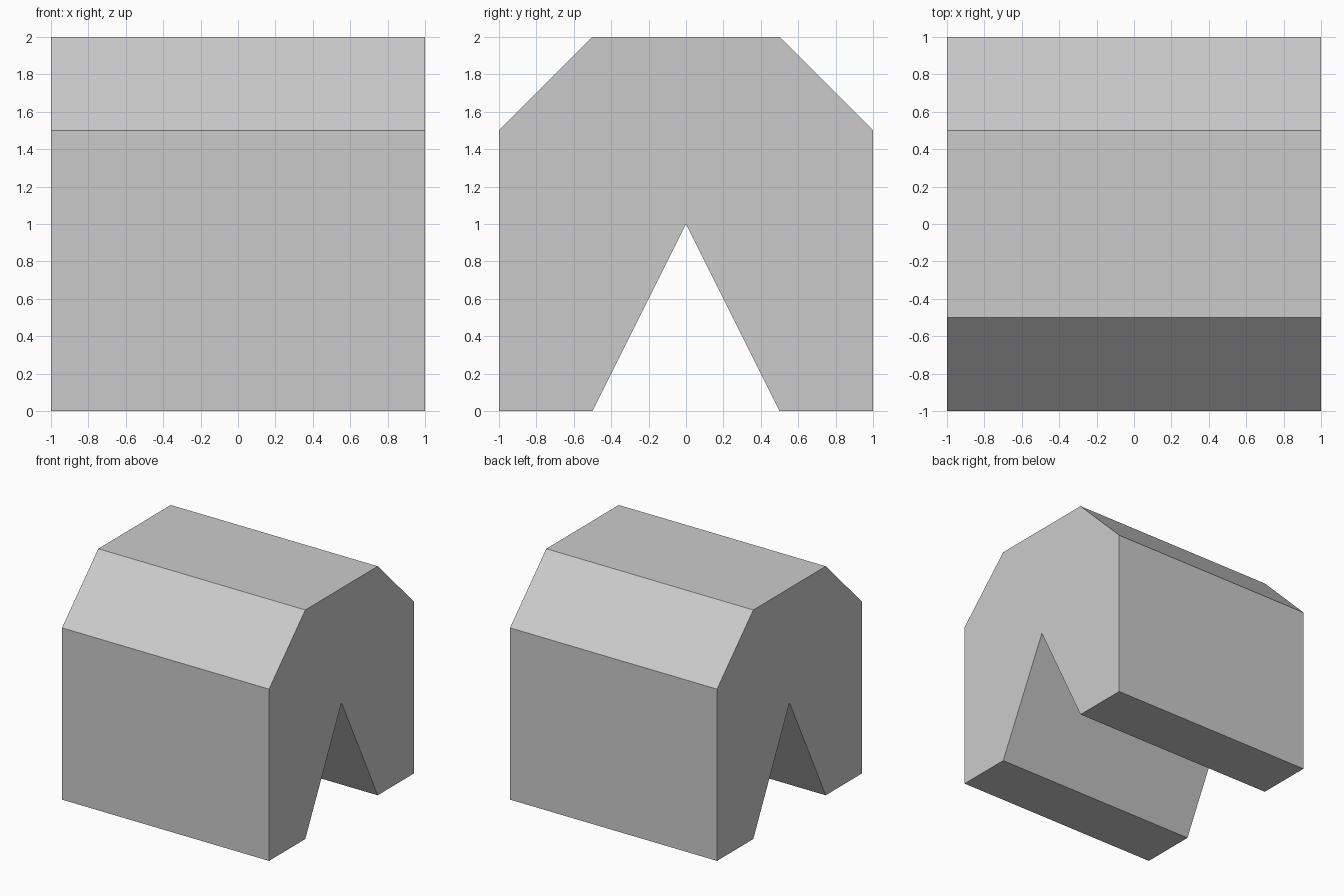
import bpy
import bmesh

if "Cube" in bpy.data.objects:
    bpy.data.objects.remove(bpy.data.objects["Cube"])

# Half of the end profile (y, z): notch apex, foot, wall, chamfer, roof
half = [(0.0, 1.0), (0.5, 0.0), (1.0, 0.0), (1.0, 1.5), (0.5, 2.0)]
profile = half + [(-y, z) for y, z in reversed(half[1:])]

# Notched block: end face extruded along x
bm = bmesh.new()
end = bm.faces.new([bm.verts.new((-1.0, y, z)) for y, z in profile])
ext = bmesh.ops.extrude_face_region(bm, geom=[end], use_keep_orig=True)
moved = [g for g in ext["geom"] if isinstance(g, bmesh.types.BMVert)]
bmesh.ops.translate(bm, verts=moved, vec=(2.0, 0.0, 0.0))
bmesh.ops.recalc_face_normals(bm, faces=bm.faces)

mesh = bpy.data.meshes.new("notched_block")
bm.to_mesh(mesh)
bm.free()
block = bpy.data.objects.new("notched_block", mesh)
bpy.context.collection.objects.link(block)
